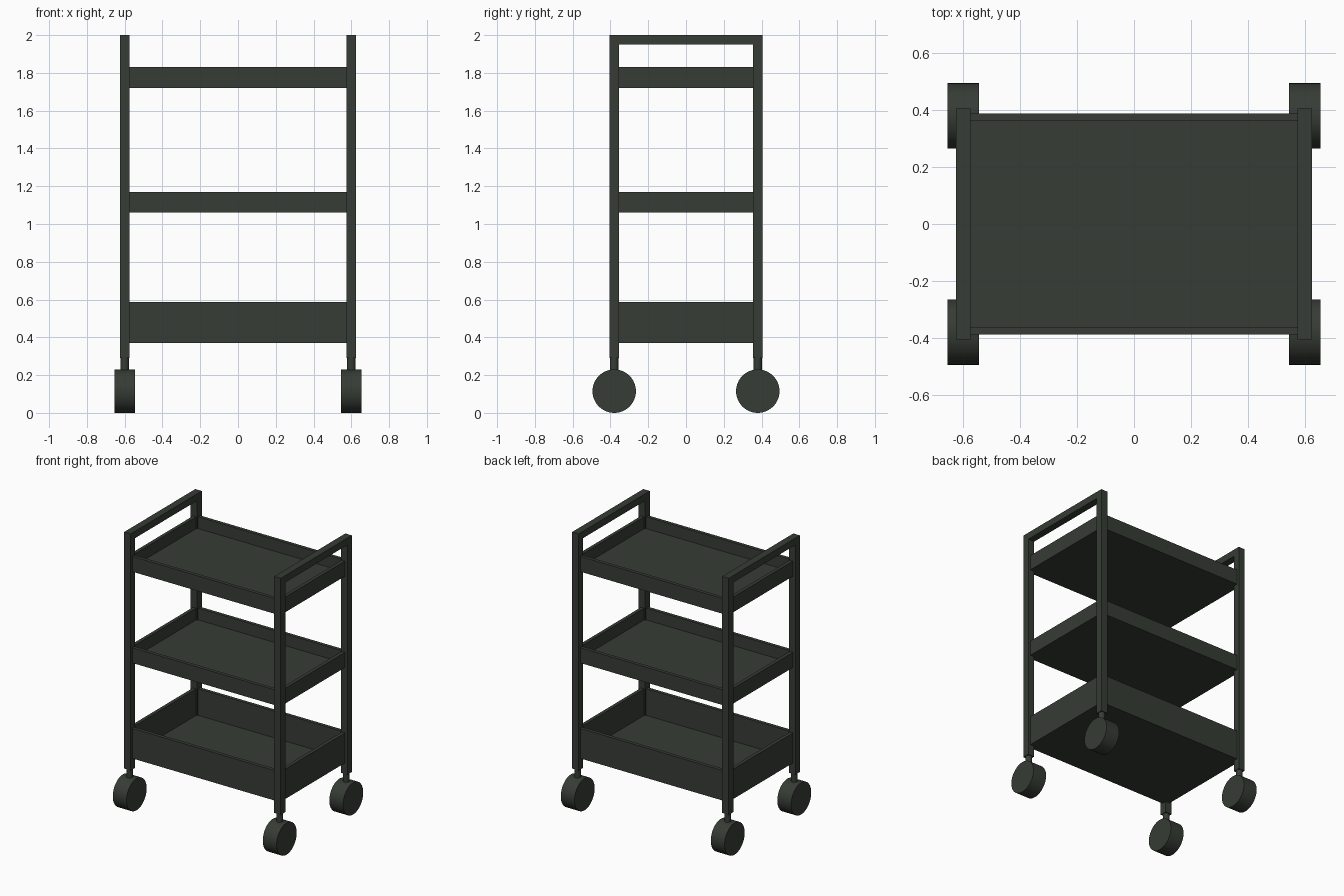
import bpy
from math import radians

cube = bpy.data.objects.get("Cube")
if cube:
    bpy.data.objects.remove(cube)

paint = bpy.data.materials.new("dark_green_grey")
paint.use_nodes = True
colour = (0.037, 0.045, 0.035, 1)
paint.diffuse_color = colour
paint.node_tree.nodes["Principled BSDF"].inputs["Base Color"].default_value = colour


def box(name, x, y, z):
    """Box spanning the given (low, high) ranges."""
    spans = (x, y, z)
    bpy.ops.mesh.primitive_cube_add(size=1, location=[(a + b) / 2 for a, b in spans])
    ob = bpy.context.object
    ob.name = name
    ob.scale = [b - a for a, b in spans]
    bpy.ops.object.transform_apply(location=False, rotation=False, scale=True)
    ob.data.materials.append(paint)
    return ob


def cylinder(name, radius, depth, location, rotation=(0, 0, 0)):
    bpy.ops.mesh.primitive_cylinder_add(vertices=48, radius=radius, depth=depth,
                                        location=location, rotation=rotation)
    ob = bpy.context.object
    ob.name = name
    ob.data.materials.append(paint)
    bpy.ops.object.shade_smooth_by_angle(angle=radians(40))
    return ob


POST_X, POST_Y, HALF = 0.6, 0.38, 0.026
TRAY_X, TRAY_Y, WALL = 0.608, 0.388, 0.025
WHEEL_R = 0.115

# Side frames: two posts joined by a handle, with a caster under each post
for side, sx in (("left", 1), ("right", -1)):
    px = sx * POST_X
    x_span = (px - HALF, px + HALF)
    box(f"{side}_handle", x_span, (-POST_Y - HALF, POST_Y + HALF), (1.95, 2))
    for end, sy in (("front", -1), ("back", 1)):
        py = sy * POST_Y
        box(f"{end}_{side}_post", x_span, (py - HALF, py + HALF), (0.29, 1.95))
        cylinder(f"{end}_{side}_caster_stem", 0.022, 0.14, (px, py, 0.23))
        cylinder(f"{end}_{side}_wheel", WHEEL_R, 0.11, (px, py, WHEEL_R),
                 (0, radians(90), 0))

# Trays: a floor with four upright walls
for level, low, high in (("bottom", 0.37, 0.587), ("middle", 1.06, 1.17), ("top", 1.72, 1.83)):
    ix, iy = TRAY_X - WALL, TRAY_Y - WALL
    box(f"{level}_tray_floor", (-ix, ix), (-iy, iy), (low, low + WALL))
    box(f"{level}_tray_front_wall", (-TRAY_X, TRAY_X), (-TRAY_Y, -iy), (low, high))
    box(f"{level}_tray_back_wall", (-TRAY_X, TRAY_X), (iy, TRAY_Y), (low, high))
    box(f"{level}_tray_left_wall", (ix, TRAY_X), (-iy, iy), (low, high))
    box(f"{level}_tray_right_wall", (-TRAY_X, -ix), (-iy, iy), (low, high))
